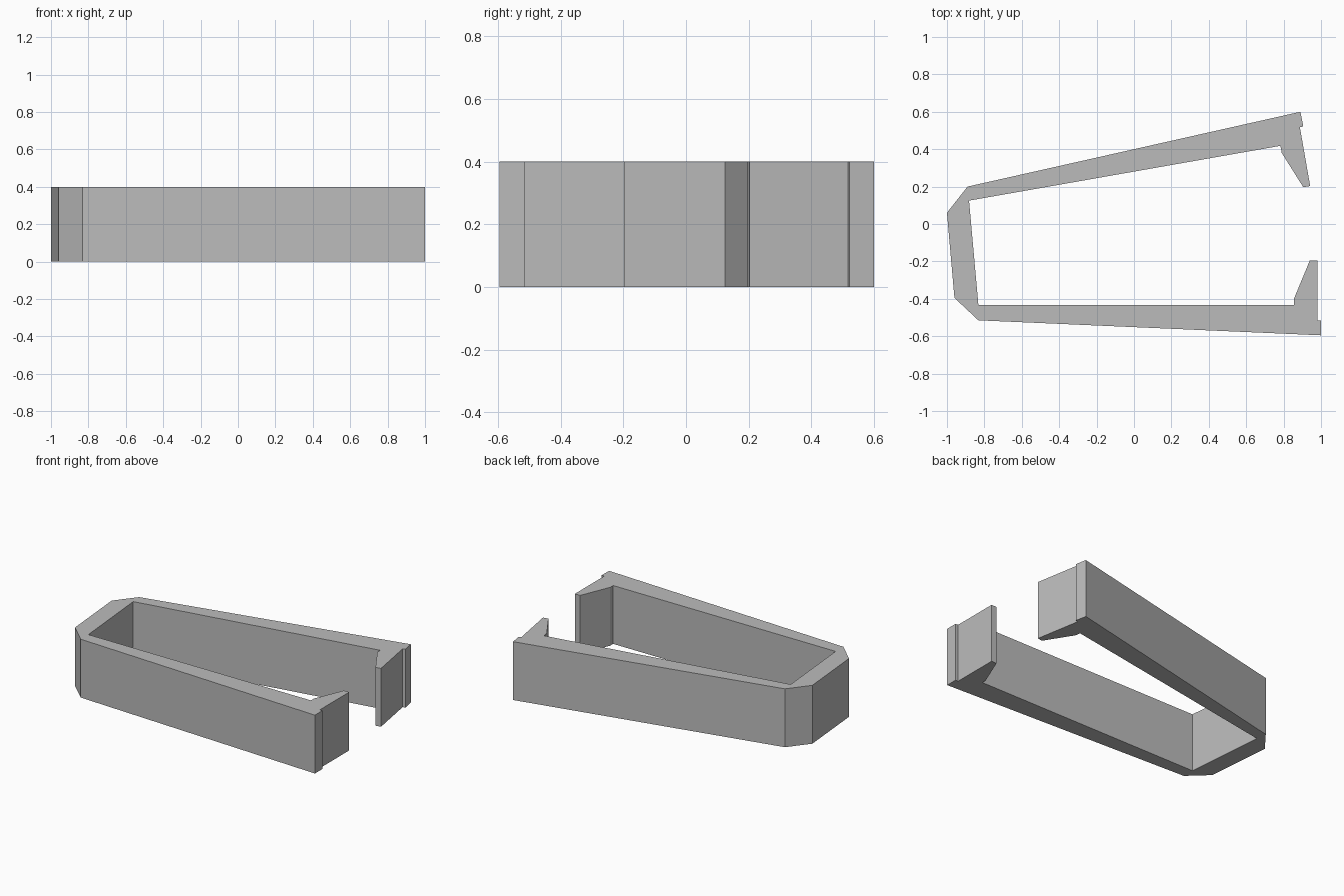
import bpy
import bmesh

cube = bpy.data.objects.get("Cube")
if cube:
    bpy.data.objects.remove(cube, do_unlink=True)

HEIGHT = 0.4

# Plan outline, running round the clip as one closed loop
back_arm_outer = [(-1.0, 0.06), (-0.89, 0.2), (0.89, 0.6)]
back_hook = [(0.905, 0.522), (0.887, 0.517), (0.942, 0.203),
             (0.905, 0.197), (0.79, 0.38), (0.783, 0.418)]
inner_corners = [(-0.882, 0.125), (-0.832, -0.432)]
front_hook = [(0.855, -0.432), (0.855, -0.4), (0.94, -0.195),
              (0.98, -0.195), (0.98, -0.515), (1.0, -0.515)]
front_arm_outer = [(1.0, -0.595), (-0.832, -0.515), (-0.96, -0.395)]
outline = back_arm_outer + back_hook + inner_corners + front_hook + front_arm_outer

# Plain grey plastic
grey = bpy.data.materials.new("grey plastic")
grey.use_nodes = True
colour = (0.5, 0.5, 0.5, 1)
grey.diffuse_color = colour
grey.node_tree.nodes["Principled BSDF"].inputs["Base Color"].default_value = colour

# Clip body: extrude the outline straight up
bm = bmesh.new()
base = bm.faces.new([bm.verts.new((x, y, 0)) for x, y in outline])
result = bmesh.ops.extrude_face_region(bm, geom=[base], use_keep_orig=True)
top = [v for v in result["geom"] if isinstance(v, bmesh.types.BMVert)]
bmesh.ops.translate(bm, verts=top, vec=(0, 0, HEIGHT))
bmesh.ops.recalc_face_normals(bm, faces=bm.faces)
caps = [f for f in bm.faces if len(f.verts) > 4]
bmesh.ops.triangulate(bm, faces=caps)

mesh = bpy.data.meshes.new("clip_body")
bm.to_mesh(mesh)
bm.free()
mesh.materials.append(grey)
clip = bpy.data.objects.new("clip_body", mesh)
bpy.context.collection.objects.link(clip)
